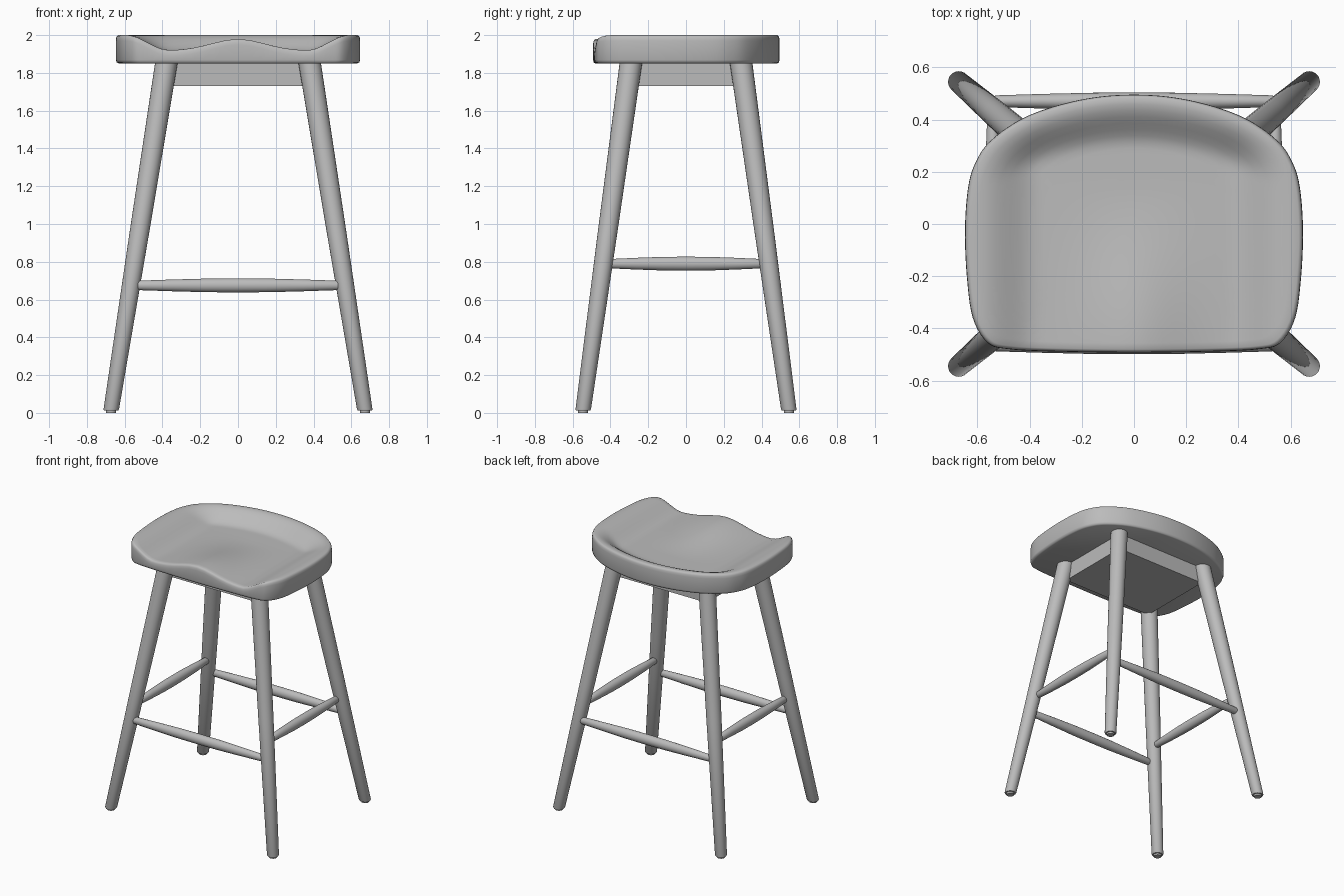
import bpy, bmesh, math
from mathutils import Vector

cube = bpy.data.objects.get("Cube")
if cube:
    bpy.data.objects.remove(cube, do_unlink=True)

GREY = (0.5, 0.5, 0.5, 1)
mat = bpy.data.materials.new("plain grey")
mat.use_nodes = True
mat.diffuse_color = GREY
mat.node_tree.nodes["Principled BSDF"].inputs["Base Color"].default_value = GREY


def finish(bm, name, angle=40):
    bmesh.ops.recalc_face_normals(bm, faces=bm.faces)
    mesh = bpy.data.meshes.new(name)
    bm.to_mesh(mesh)
    bm.free()
    mesh.materials.append(mat)
    obj = bpy.data.objects.new(name, mesh)
    bpy.context.collection.objects.link(obj)
    bpy.ops.object.select_all(action='DESELECT')
    obj.select_set(True)
    bpy.context.view_layer.objects.active = obj
    bpy.ops.object.shade_smooth_by_angle(angle=math.radians(angle))
    return obj


def skin(bm, rings):
    """Join successive closed rings of vertices with quads."""
    for a, b in zip(rings, rings[1:]):
        n = len(a)
        for i in range(n):
            j = (i + 1) % n
            bm.faces.new((a[i], a[j], b[j], b[i]))


def rod(name, start, end, profile, u, v, sides=24):
    """Turned rod; profile holds (fraction along, radius), u and v span the section."""
    bm = bmesh.new()
    start, end, u, v = map(Vector, (start, end, u, v))
    rings = []
    for t, r in profile:
        c = start.lerp(end, t)
        rings.append([bm.verts.new(c + r * (u * math.cos(a) + v * math.sin(a)))
                      for a in (math.tau * k / sides for k in range(sides))])
    skin(bm, rings)
    bm.faces.new(rings[0])
    bm.faces.new(rings[-1])
    return finish(bm, name)


def smooth(a, b, x):
    t = min(1, max(0, (x - a) / (b - a)))
    return t * t * (3 - 2 * t)


# Seat: half outline, mirrored and splined
half = [(0, -.492), (.3, -.488), (.48, -.479), (.56, -.455), (.617, -.36), (.64, -.2),
        (.647, -.02), (.635, .14), (.607, .235), (.55, .318), (.435, .4), (.3, .452),
        (.15, .485), (0, .495)]
ctrl = [Vector(p) for p in half + [(-x, y) for x, y in half[-2:0:-1]]]
outline, steps = [], 5
for i in range(len(ctrl)):
    p0, p1, p2, p3 = (ctrl[(i + k) % len(ctrl)] for k in (-1, 0, 1, 2))
    for s in range(steps):
        t = s / steps
        outline.append(0.5 * (2 * p1 + (p2 - p0) * t + (2 * p0 - 5 * p1 + 4 * p2 - p3) * t ** 2
                              + (3 * p1 - p0 - 3 * p2 + p3) * t ** 3))


def seat_top(x, y):
    """Dished top: raised sides and back, open front with a low centre rise."""
    side = smooth(.36, .59, abs(x))
    back = smooth(-.2, -.03, y - (.495 - .5 * x * x))
    hollow = (1 - side) * (1 - back)
    rise = .062 * math.exp(-(x / .2) ** 2) * smooth(.15, -.48, y)
    return 2 - .083 * hollow + rise * hollow


bm = bmesh.new()
rings = [[bm.verts.new((p.x * s, p.y * s, z)) for p in outline]
         for s, z in ((.975, 1.85), (.992, 1.855), (1, 1.868))]
bm.faces.new(rings[0])
for s, drop in ((1, .03), (.997, .014), (.988, .004), (.975, 0)):
    rings.append([bm.verts.new((p.x * s, p.y * s, seat_top(p.x * s, p.y * s) - drop))
                  for p in outline])
count = 20
for k in range(count - 1, 0, -1):
    s = .975 * k / count
    rings.append([bm.verts.new((p.x * s, p.y * s, seat_top(p.x * s, p.y * s)))
                  for p in outline])
skin(bm, rings)
centre = bm.verts.new((0, 0, seat_top(0, 0)))
last = rings[-1]
for i in range(len(last)):
    bm.faces.new((last[i], last[(i + 1) % len(last)], centre))
finish(bm, "seat", 50)

# Apron block under the seat
bm = bmesh.new()
bmesh.ops.create_cube(bm, size=1)
for v in bm.verts:
    v.co = (v.co.x * .75, v.co.y * .58, 1.795 + v.co.z * .13)
finish(bm, "apron")

# Splayed tapered legs with small foot glides
X, Y = (1, 0, 0), (0, 1, 0)
for sx, side in ((1, "left"), (-1, "right")):
    for sy, end in ((-1, "front"), (1, "back")):
        foot = Vector((sx * .672, sy * .545, .012))
        top = Vector((sx * .375, sy * .288, 1.88))
        rod(f"{end}_{side}_leg", foot, top,
            [(0, .037), (.004, .041), (.5, .052), (1, .06)], X, Y)
        rod(f"{end}_{side}_glide", foot - Vector((0, 0, .012)), foot + Vector((0, 0, .01)),
            [(0, .026), (1, .028)], X, Y)

# Stretchers, thicker in the middle with rounded ends
Z = (0, 0, 1)
taper = [(0, .012), (.006, .02), (.02, .025), (.18, .031), (.35, .036), (.5, .037)]
taper += [(1 - t, r) for t, r in taper[-2::-1]]
for name, y in (("front", -.465), ("back", .47)):
    rod(f"{name}_stretcher", (-.548, y, .675), (.548, y, .675), taper, (0, .9, 0), Z)
for name, x in (("left", .54), ("right", -.54)):
    rod(f"{name}_stretcher", (x, -.41, .79), (x, .41, .79), taper, (.9, 0, 0), Z)
